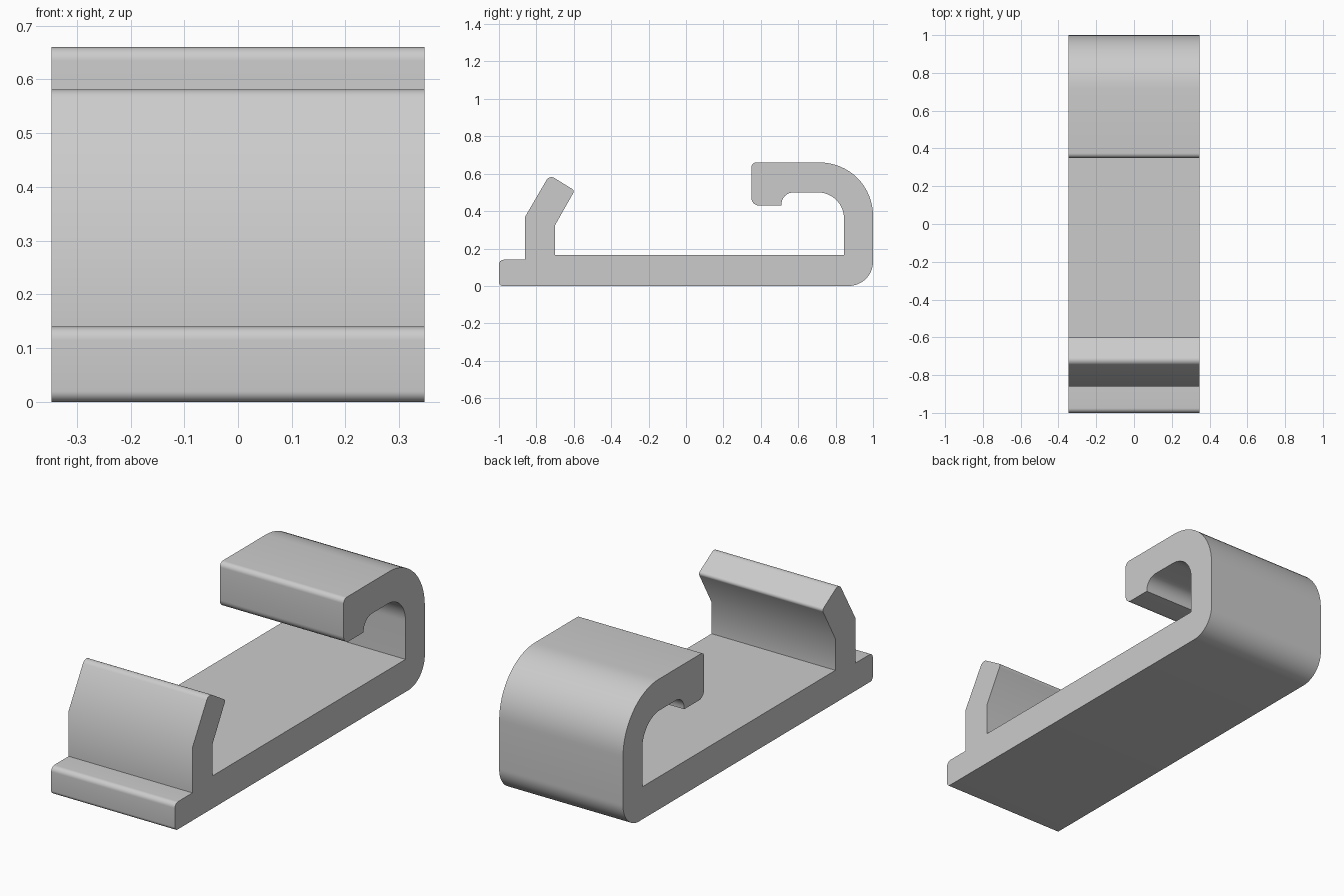
import bpy, bmesh, math
from mathutils import Vector

cube = bpy.data.objects.get("Cube")
if cube:
    bpy.data.objects.remove(cube, do_unlink=True)

HALF_WIDTH = 0.347

grey = bpy.data.materials.new("plain_grey")
grey.use_nodes = True
colour = (0.6, 0.6, 0.6, 1)
grey.diffuse_color = colour
grey.node_tree.nodes["Principled BSDF"].inputs["Base Color"].default_value = colour


def rounded_outline(corners):
    """Replace each (y, z, radius) corner with a tangent arc."""
    points = []
    for i, (y, z, radius) in enumerate(corners):
        p = Vector((y, z))
        if radius == 0:
            points.append(p)
            continue
        a = (Vector(corners[i - 1][:2]) - p).normalized()
        b = (Vector(corners[(i + 1) % len(corners)][:2]) - p).normalized()
        half = a.angle(b) / 2
        centre = p + (a + b).normalized() * radius / math.sin(half)
        start = p + a * radius / math.tan(half) - centre
        end = p + b * radius / math.tan(half) - centre
        steps = 16 if radius > 0.1 else 8
        sweep = math.pi - 2 * half
        for k in range(steps + 1):
            t = k / steps
            points.append(centre + (start * math.sin((1 - t) * sweep)
                                    + end * math.sin(t * sweep)) / math.sin(sweep))
    return points


# Side profile: base strip, large hook at the back, bent catch and lip at the front
profile = [
    (-1, 0, 0.02), (1, 0, 0.13), (1, 0.66, 0.285),
    (0.35, 0.66, 0.025), (0.35, 0.43, 0.04), (0.51, 0.43, 0),
    (0.51, 0.50, 0.065), (0.845, 0.50, 0.14), (0.845, 0.165, 0),
    (-0.70, 0.165, 0), (-0.70, 0.325, 0), (-0.595, 0.51, 0.015),
    (-0.73, 0.593, 0.03), (-0.86, 0.37, 0), (-0.86, 0.14, 0), (-1, 0.14, 0.025),
]

# Extrude the profile across the width
bm = bmesh.new()
verts = [bm.verts.new((-HALF_WIDTH, p.x, p.y)) for p in rounded_outline(profile)]
cap = bm.faces.new(verts)
result = bmesh.ops.extrude_face_region(bm, geom=[cap], use_keep_orig=True)
moved = [g for g in result["geom"] if isinstance(g, bmesh.types.BMVert)]
bmesh.ops.translate(bm, verts=moved, vec=(2 * HALF_WIDTH, 0, 0))
bmesh.ops.recalc_face_normals(bm, faces=bm.faces)
mesh = bpy.data.meshes.new("hooked_clip")
bm.to_mesh(mesh)
bm.free()
mesh.materials.append(grey)

clip = bpy.data.objects.new("hooked_clip", mesh)
bpy.context.collection.objects.link(clip)
bpy.ops.object.select_all(action="DESELECT")
clip.select_set(True)
bpy.context.view_layer.objects.active = clip
bpy.ops.object.shade_smooth_by_angle(angle=math.radians(35))
